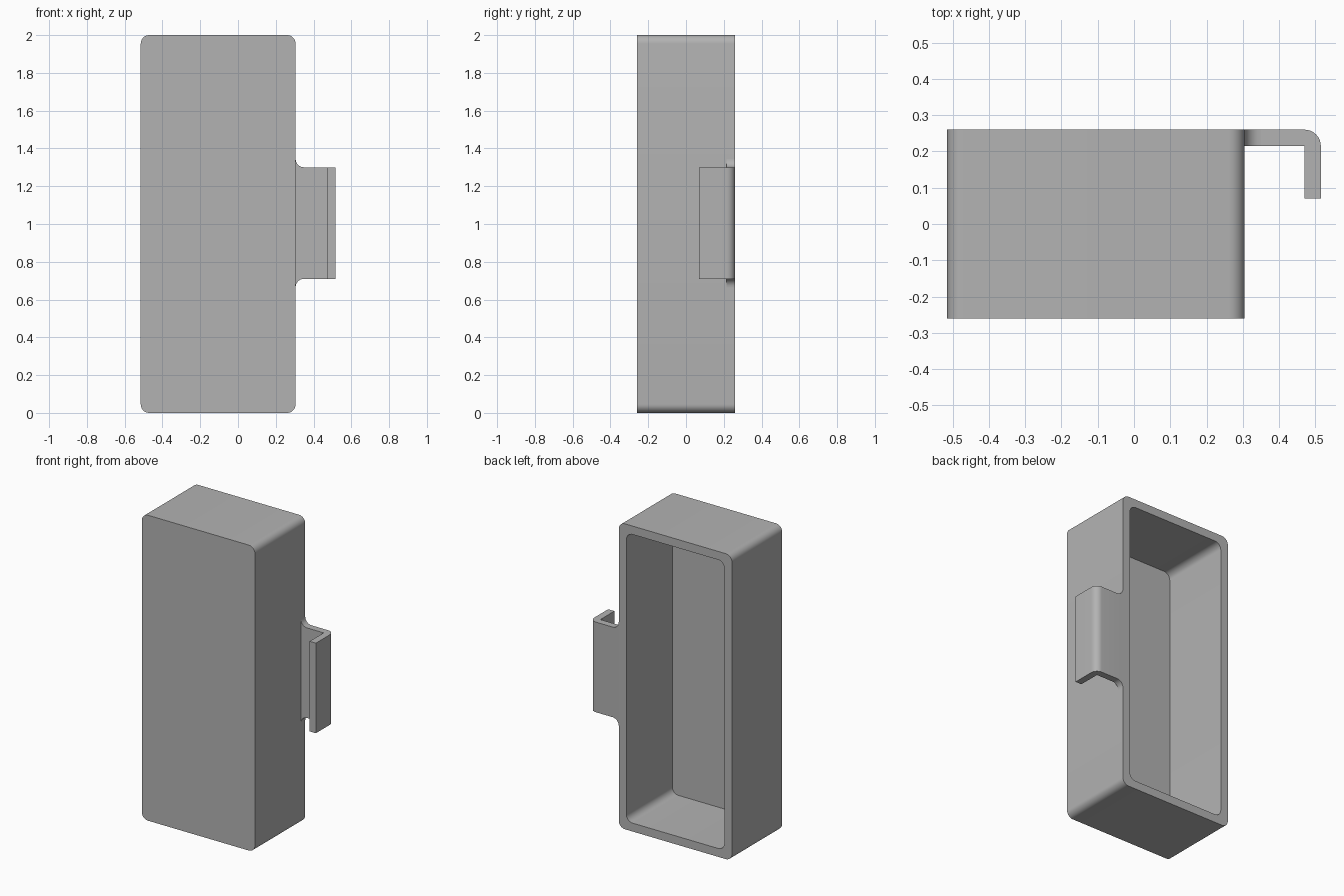
import bpy, bmesh, math
from mathutils import Vector

if "Cube" in bpy.data.objects:
    bpy.data.objects.remove(bpy.data.objects["Cube"])

LEFT, RIGHT, HEIGHT = -0.515, 0.305, 2.0
FRONT, BACK = -0.26, 0.26
WALL, SHEET, RADIUS = 0.055, 0.045, 0.045
CLIP_LOW, CLIP_HIGH, CLIP_END = 0.71, 1.30, 0.515

grey = bpy.data.materials.new("plain grey")
grey.use_nodes = True
colour = (0.45, 0.45, 0.45, 1)
grey.diffuse_color = colour
grey.node_tree.nodes["Principled BSDF"].inputs["Base Color"].default_value = colour


def arc(cx, cy, r, start, end, steps=8):
    angles = [math.radians(start + (end - start) * i / steps) for i in range(steps + 1)]
    return [(cx + r * math.cos(a), cy + r * math.sin(a)) for a in angles]


def rounded_rect(x0, x1, z0, z1, r):
    return (arc(x1 - r, z1 - r, r, 0, 90) + arc(x0 + r, z1 - r, r, 90, 180)
            + arc(x0 + r, z0 + r, r, 180, 270) + arc(x1 - r, z0 + r, r, 270, 360))


def loft(name, loops):
    """Skin a chain of equal-length loops and cap both ends."""
    bm = bmesh.new()
    rings = [[bm.verts.new(p) for p in loop] for loop in loops]
    for a, b in zip(rings, rings[1:]):
        for i in range(len(a)):
            j = (i + 1) % len(a)
            bm.faces.new((a[i], a[j], b[j], b[i]))
    bm.faces.new(rings[0][::-1])
    bm.faces.new(rings[-1])
    bmesh.ops.recalc_face_normals(bm, faces=bm.faces)
    mesh = bpy.data.meshes.new(name)
    bm.to_mesh(mesh)
    bm.free()
    mesh.materials.append(grey)
    obj = bpy.data.objects.new(name, mesh)
    bpy.context.collection.objects.link(obj)
    bpy.ops.object.select_all(action='DESELECT')
    obj.select_set(True)
    bpy.context.view_layer.objects.active = obj
    bpy.ops.object.shade_smooth_by_angle(angle=math.radians(30))
    return obj


def at_y(outline, y):
    return [Vector((x, y, z)) for x, z in outline]


def at_z(outline, z):
    return [Vector((x, y, z)) for x, y in outline]


# Hollow box, open at the back
outer = rounded_rect(LEFT, RIGHT, 0, HEIGHT, RADIUS)
inner = rounded_rect(LEFT + WALL, RIGHT - WALL, WALL, HEIGHT - WALL, RADIUS)
loft("open_box", [at_y(outer, FRONT), at_y(outer, BACK),
                  at_y(inner, BACK), at_y(inner, FRONT + SHEET)])

# Side clip, bent forwards with a rounded outer corner
bend = arc(CLIP_END - RADIUS, BACK - RADIUS, RADIUS, 0, 90)
hook = ([(RIGHT, BACK - SHEET), (CLIP_END - SHEET, BACK - SHEET),
         (CLIP_END - SHEET, 0.07), (CLIP_END, 0.07)] + bend + [(RIGHT, BACK)])
loft("side_clip", [at_z(hook, CLIP_LOW), at_z(hook, CLIP_HIGH)])

# Fillets where the clip meets the box
for name, z, sign in (("upper_fillet", CLIP_HIGH, 1), ("lower_fillet", CLIP_LOW, -1)):
    curve = arc(RIGHT + RADIUS, z + sign * RADIUS, RADIUS, 180, 180 + sign * 90)
    outline = [(RIGHT, z)] + curve
    loft(name, [at_y(outline, BACK - SHEET), at_y(outline, BACK)])
